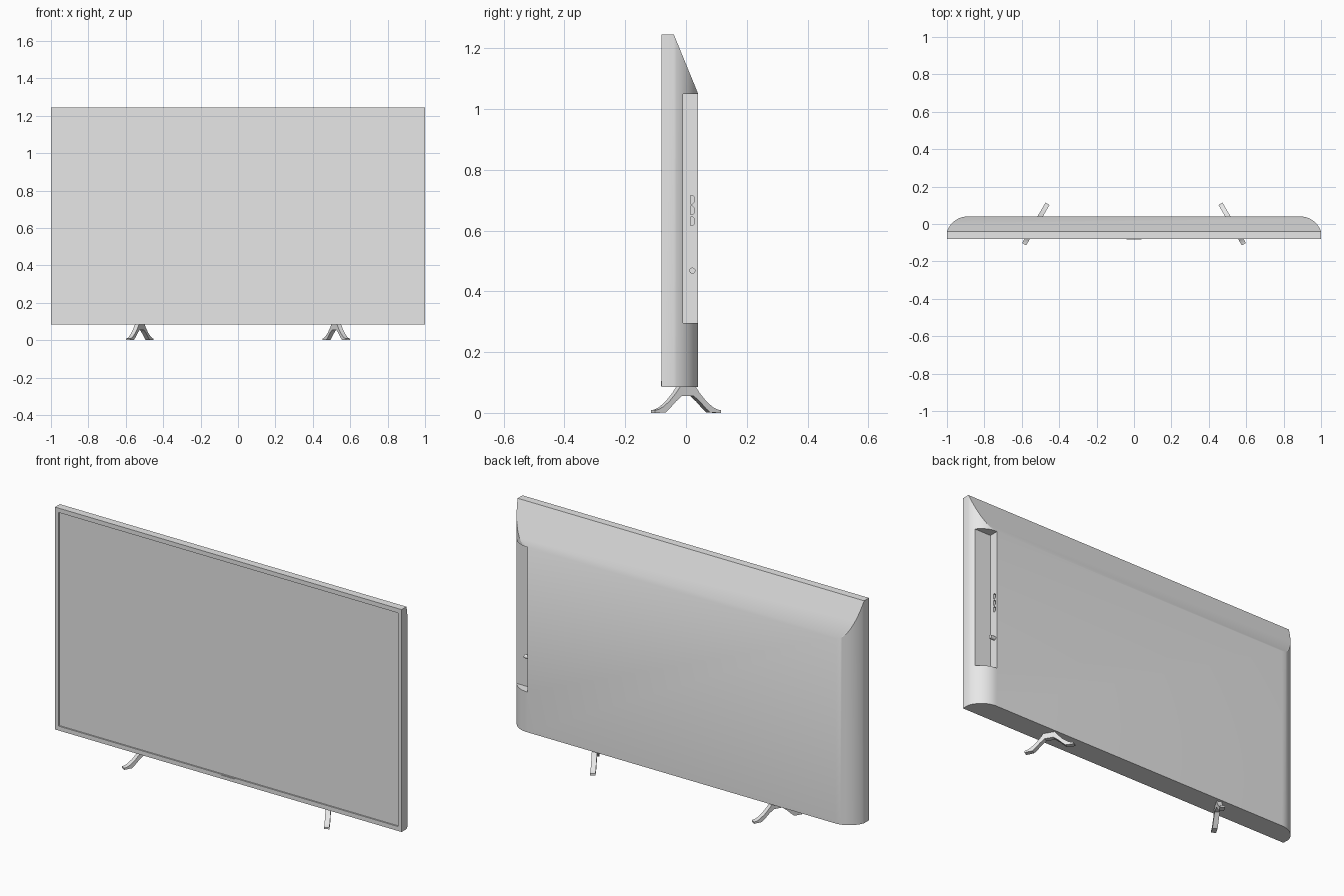
import bpy, bmesh, math
from mathutils import Vector, Matrix

if "Cube" in bpy.data.objects:
    bpy.data.objects.remove(bpy.data.objects["Cube"])

grey = bpy.data.materials.new("light_grey")
grey.diffuse_color = (0.8, 0.8, 0.8, 1)
grey.use_nodes = True
grey.node_tree.nodes["Principled BSDF"].inputs["Base Color"].default_value = grey.diffuse_color


def add(name, bm):
    bmesh.ops.recalc_face_normals(bm, faces=bm.faces)
    me = bpy.data.meshes.new(name)
    bm.to_mesh(me)
    bm.free()
    me.materials.append(grey)
    ob = bpy.data.objects.new(name, me)
    bpy.context.collection.objects.link(ob)
    return ob


def prism(name, pts, lo, hi, place):
    """Extrude a 2D outline between lo and hi; place maps (u, v, w) to a point."""
    bm = bmesh.new()
    face = bm.faces.new([bm.verts.new(place(u, v, lo)) for u, v in pts])
    new = bmesh.ops.extrude_face_region(bm, geom=[face])["geom"]
    shift = Vector(place(0, 0, hi)) - Vector(place(0, 0, lo))
    bmesh.ops.translate(bm, vec=shift, verts=[g for g in new if isinstance(g, bmesh.types.BMVert)])
    return add(name, bm)


def box(name, a, b):
    return prism(name, [(a[0], a[1]), (b[0], a[1]), (b[0], b[1]), (a[0], b[1])],
                 a[2], b[2], lambda u, v, w: (u, v, w))


def smooth(ob, angle=25):
    bpy.ops.object.select_all(action='DESELECT')
    ob.select_set(True)
    bpy.context.view_layer.objects.active = ob
    bpy.ops.object.shade_smooth_by_angle(angle=math.radians(angle))


def cut(ob, cutter):
    mod = ob.modifiers.new("cut", 'BOOLEAN')
    mod.operation, mod.solver, mod.object = 'DIFFERENCE', 'EXACT', cutter
    bpy.context.view_layer.objects.active = ob
    bpy.ops.object.modifier_apply(modifier=mod.name)
    bpy.data.objects.remove(cutter)


# housing: plan outline with rounded back corners, extruded upwards
END = math.radians(70)
arc = []
for i in range(17):
    t = END * i / 16
    arc.append((0.89 + 0.11 * math.sin(t) / math.sin(END),
                0.04 - 0.08 * (1 - math.cos(t)) / (1 - math.cos(END))))
outline = [(-1, -0.08), (1, -0.08)] + arc[::-1] + [(-x, y) for x, y in arc]
housing = prism("housing", outline, 0.085, 1.245, lambda u, v, w: (u, v, w))

# sloping top of the back, screen recess and side connector notch
cut(housing, prism("slope_cutter", [(-0.04, 1.245), (0.04, 1.05), (0.2, 0.66), (0.2, 1.4), (-0.04, 1.4)],
                   -1.2, 1.2, lambda u, v, w: (w, u, v)))
cut(housing, box("recess_cutter", (-0.98, -0.1, 0.108), (0.98, -0.07, 1.222)))
cut(housing, box("notch_cutter", (0.888, -0.01, 0.295), (1.2, 0.2, 1.05)))

# three sockets sunk into the notch wall
for i in range(3):
    z = 0.63 + i * 0.036
    socket = [(0.014, z - 0.014), (0.022, z - 0.014), (0.027, z - 0.009),
              (0.027, z + 0.009), (0.022, z + 0.014), (0.014, z + 0.014)]
    cut(housing, prism("socket_cutter", socket, 0.87, 0.9, lambda u, v, w: (w, u, v)))
smooth(housing)

# screen panel
box("screen", (-0.98, -0.073, 0.108), (0.98, -0.0695, 1.222))

# sensor bar on the lower bezel
box("sensor_bar", (-0.04, -0.083, 0.089), (0.04, -0.079, 0.105))

# round aerial connector in the notch
bm = bmesh.new()
bmesh.ops.create_cone(bm, cap_ends=True, segments=24, radius1=0.01, radius2=0.01, depth=0.03,
                      matrix=Matrix.Translation((0.9, 0.021, 0.468)) @ Matrix.Rotation(math.pi / 2, 4, 'Y'))
smooth(add("aerial_connector", bm), 40)

# splayed feet: mirrored half profile swept across the leg width
upper = [(0.028, 0.088), (0.046, 0.064), (0.07, 0.038), (0.095, 0.019), (0.112, 0.011), (0.125, 0.009)]
lower = [(0.125, 0), (0.085, 0.001), (0.068, 0.015), (0.046, 0.037), (0.022, 0.056)]
half = upper + lower
profile = half + [(-s, z) for s, z in half[::-1]]
for side, label in ((-1, "left"), (1, "right")):
    along = Vector((-side * 0.5, 0.866, 0))
    across = Vector((0.866, side * 0.5, 0))
    centre = Vector((side * 0.525, 0, 0))
    leg = prism(label + "_foot", profile, -0.0125, 0.0125,
                lambda u, v, w: centre + along * u + across * w + Vector((0, 0, v)))
    smooth(leg)
